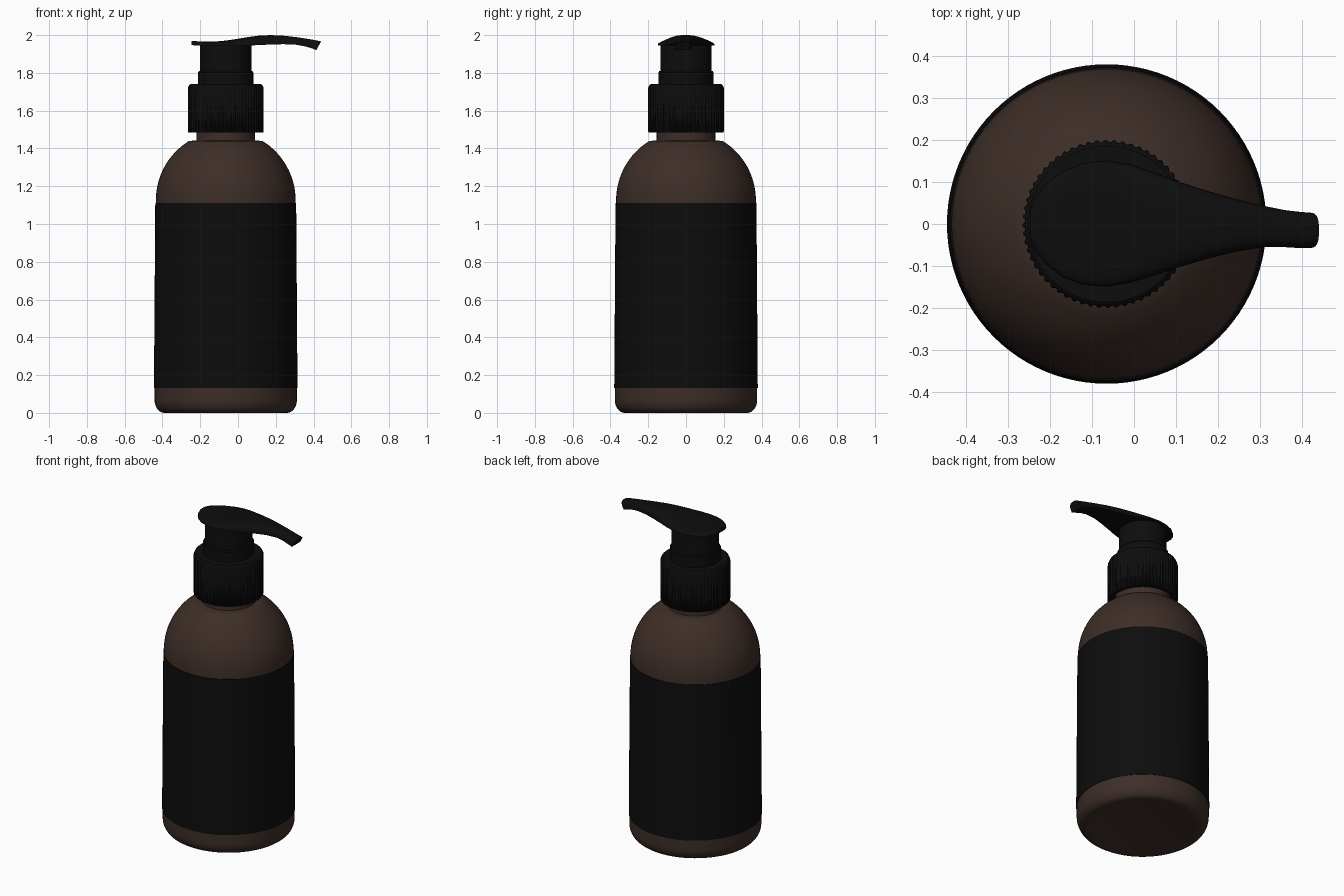
import bpy, bmesh, math

if "Cube" in bpy.data.objects:
    bpy.data.objects.remove(bpy.data.objects["Cube"])

CX = -0.065  # bottle axis


def material(name, rgb):
    m = bpy.data.materials.new(name)
    m.diffuse_color = (*rgb, 1)
    m.use_nodes = True
    m.node_tree.nodes["Principled BSDF"].inputs["Base Color"].default_value = m.diffuse_color
    return m


BROWN = material("brown_plastic", (0.047, 0.027, 0.021))
BLACK = material("black_plastic", (0.004, 0.004, 0.004))


def finish(name, bm, mat, angle=35):
    bmesh.ops.remove_doubles(bm, verts=bm.verts, dist=1e-5)
    bmesh.ops.recalc_face_normals(bm, faces=bm.faces)
    me = bpy.data.meshes.new(name)
    bm.to_mesh(me)
    bm.free()
    ob = bpy.data.objects.new(name, me)
    bpy.context.collection.objects.link(ob)
    me.materials.append(mat)
    bpy.ops.object.select_all(action='DESELECT')
    ob.select_set(True)
    bpy.context.view_layer.objects.active = ob
    bpy.ops.object.shade_smooth_by_angle(angle=math.radians(angle))
    return ob


def bridge(bm, a, b):
    n = len(a)
    for i in range(n):
        bm.faces.new((a[i], a[(i + 1) % n], b[(i + 1) % n], b[i]))


def lathe(name, profile, mat, n=96, groove=None, closed=False):
    """Revolve (radius, z) points; groove(i, z) offsets the radius for ribs."""
    bm = bmesh.new()
    rings = []
    for r, z in profile:
        ring = []
        for i in range(n):
            a = 2 * math.pi * i / n
            q = r + (groove(i, r, z) if groove else 0)
            ring.append(bm.verts.new((CX + q * math.cos(a), q * math.sin(a), z)))
        rings.append(ring)
    for a, b in zip(rings, rings[1:]):
        bridge(bm, a, b)
    if closed:
        bridge(bm, rings[-1], rings[0])
    else:
        bm.faces.new(rings[0])
        bm.faces.new(rings[-1])
    return finish(name, bm, mat)


# Bottle: recessed base, rounded foot, slight taper, domed shoulder, neck
body = [(0.26, 0.012), (0.30, 0.004), (0.325, 0.0)]
body += [(0.325 + 0.052 * math.sin(t), 0.07 - 0.07 * math.cos(t))
         for t in [math.pi / 2 * k / 8 for k in range(1, 9)]]
body += [(0.377, 0.13), (0.370, 1.11)]
body += [(0.37 * math.cos(t), 1.125 + 0.37 * math.sin(t))
         for t in [1.01 * k / 16 for k in range(1, 17)]]
body += [(0.192, 1.44), (0.155, 1.442), (0.155, 1.56)]
lathe("bottle", body, BROWN)

# Label wrapped around the bottle
lathe("label", [(0.376, 0.132), (0.380, 0.132), (0.373, 1.11), (0.369, 1.11)],
      BLACK, closed=True)


# Ribbed collar
def ribs(i, r, z):
    return -0.005 if r > 0.195 and z < 1.73 and i % 4 > 1 else 0


lathe("collar", [(0.16, 1.54), (0.175, 1.485), (0.199, 1.485), (0.2, 1.49),
                 (0.2, 1.722), (0.194, 1.735), (0.186, 1.741), (0.13, 1.742)],
      BLACK, n=240, groove=ribs)

# Pump base ring and stem
lathe("pump_ring", [(0.146, 1.735), (0.146, 1.803), (0.141, 1.81), (0.12, 1.81)], BLACK)
lathe("pump_stem", [(0.136, 1.80), (0.136, 1.952)], BLACK)

# Pump head and spout: x, y centre, half width, top z, bottom z
stations = [
    (-0.246, 0, 0.035, 1.968, 1.948), (-0.235, 0, 0.065, 1.969, 1.946),
    (-0.21, 0, 0.095, 1.967, 1.945), (-0.17, 0, 0.126, 1.965, 1.945),
    (-0.12, 0, 0.145, 1.966, 1.945), (-0.065, 0.001, 0.150, 1.971, 1.945),
    (-0.01, 0.001, 0.141, 1.979, 1.945), (0.05, 0, 0.122, 1.989, 1.945),
    (0.11, -0.001, 0.101, 1.997, 1.947), (0.17, -0.002, 0.082, 2.0, 1.950),
    (0.24, -0.003, 0.063, 1.997, 1.952), (0.31, -0.006, 0.049, 1.989, 1.949),
    (0.37, -0.011, 0.044, 1.980, 1.940), (0.41, -0.014, 0.043, 1.973, 1.930),
    (0.44, -0.015, 0.042, 1.967, 1.921)]
bm = bmesh.new()
loops = []
for x, yc, hw, zt, zb in stations:
    loop = []
    for k in range(21):
        t = math.pi * k / 20
        c, s = math.cos(t), max(math.sin(t), 0)
        h = s ** 0.6
        slant = 0.025 * max(0, (x - 0.3) / 0.14) * (1 - h)  # undercut tip
        y = yc + hw * math.copysign(abs(c) ** 0.7, c)
        loop.append(bm.verts.new((x - slant, y, zb + (zt - zb) * h)))
    loops.append(loop)
for a, b in zip(loops, loops[1:]):
    bridge(bm, a, b)
bm.faces.new(loops[0])
bm.faces.new(loops[-1])
finish("pump_head", bm, BLACK, 45)
